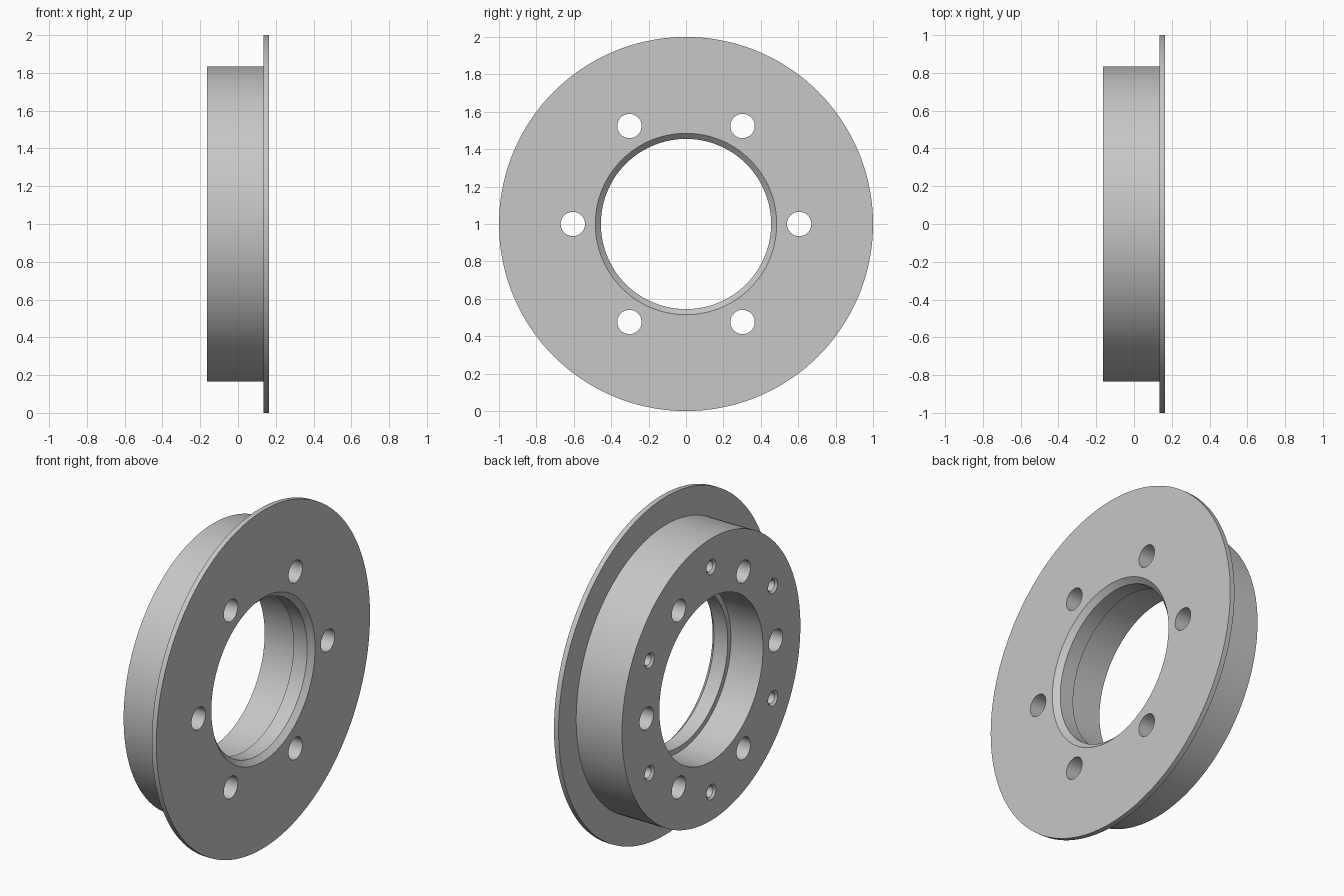
import bpy, bmesh, math
from mathutils import Matrix, Vector

if "Cube" in bpy.data.objects:
    bpy.data.objects.remove(bpy.data.objects["Cube"], do_unlink=True)

steel = bpy.data.materials.new("light grey metal")
steel.use_nodes = True
GREY = (0.57, 0.57, 0.57, 1)
steel.diffuse_color = GREY
steel.node_tree.nodes["Principled BSDF"].inputs["Base Color"].default_value = GREY

AXIS_Z = 1.0
BACK, SHOULDER, FACE = -0.165, 0.135, 0.165


def lathe(bm, profile, segments, y=0, z=AXIS_Z):
    """Revolve (x, radius) points about a line along x; a closed loop."""
    rings = []
    for x, r in profile:
        if r == 0:
            rings.append([bm.verts.new((x, y, z))] * segments)
        else:
            rings.append([bm.verts.new((x, y + r * math.cos(a), z + r * math.sin(a)))
                          for a in (math.tau * i / segments for i in range(segments))])
    closed = profile[0][1] > 0
    pairs = zip(rings, rings[1:] + (rings[:1] if closed else []))
    for a, b in pairs:
        for i in range(segments):
            j = (i + 1) % segments
            quad = list(dict.fromkeys([a[i], a[j], b[j], b[i]]))
            bm.faces.new(quad)


def finish(bm, name):
    bmesh.ops.recalc_face_normals(bm, faces=bm.faces)
    mesh = bpy.data.meshes.new(name)
    bm.to_mesh(mesh)
    bm.free()
    ob = bpy.data.objects.new(name, mesh)
    bpy.context.collection.objects.link(ob)
    mesh.materials.append(steel)
    return ob


# Drum with thin flange; stepped bore with an inner lip and chamfered mouth
bm = bmesh.new()
lathe(bm, [(BACK, 0.485), (BACK, 0.835), (SHOULDER, 0.835), (SHOULDER, 1.0),
           (FACE, 1.0), (FACE, 0.485), (SHOULDER, 0.455), (0.045, 0.455),
           (0.045, 0.485)], 144)
hub = finish(bm, "flanged_drum")

# Cutters: six through bolt holes, six countersunk blind holes in the back
bm = bmesh.new()
for k in range(6):
    a = math.radians(60 * k)
    lathe(bm, [(-0.3, 0), (-0.3, 0.065), (0.3, 0.065), (0.3, 0)], 40,
          0.605 * math.cos(a), AXIS_Z + 0.605 * math.sin(a))
    a += math.radians(30)
    lathe(bm, [(BACK - 0.01, 0), (BACK - 0.01, 0.055), (BACK + 0.012, 0.033),
               (0.03, 0.033), (0.05, 0)], 32,
          0.667 * math.cos(a), AXIS_Z + 0.667 * math.sin(a))
cutter = finish(bm, "hole_cutter")
cutter.hide_render = True

mod = hub.modifiers.new("holes", 'BOOLEAN')
mod.operation = 'DIFFERENCE'
mod.solver = 'EXACT'
mod.object = cutter
bpy.ops.object.select_all(action='DESELECT')
hub.select_set(True)
bpy.context.view_layer.objects.active = hub
bpy.ops.object.modifier_apply(modifier=mod.name)
bpy.data.objects.remove(cutter, do_unlink=True)
bpy.ops.object.shade_smooth_by_angle(angle=math.radians(30))
